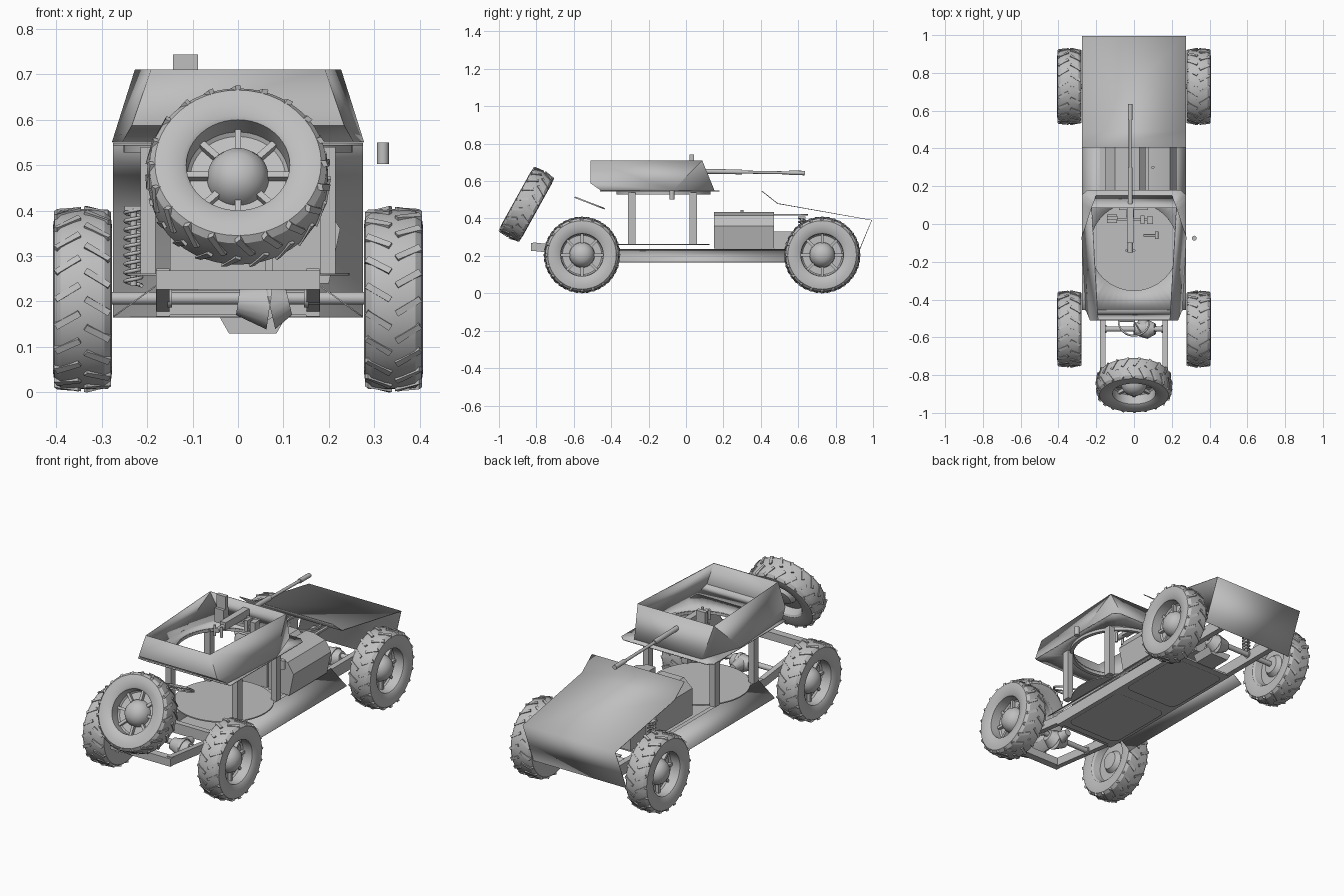
import bpy, bmesh, math
from mathutils import Vector, Matrix

if "Cube" in bpy.data.objects:
    bpy.data.objects.remove(bpy.data.objects["Cube"])

grey = bpy.data.materials.new("plain_grey")
grey.diffuse_color = (0.52, 0.52, 0.52, 1)
grey.use_nodes = True
grey.node_tree.nodes["Principled BSDF"].inputs["Base Color"].default_value = grey.diffuse_color


def add(name, mesh, matrix=None):
    ob = bpy.data.objects.new(name, mesh)
    bpy.context.collection.objects.link(ob)
    if not mesh.materials:
        mesh.materials.append(grey)
    if matrix:
        ob.matrix_world = matrix
    return ob


def from_bm(name, bm, matrix=None, recalc=True):
    if recalc:
        bmesh.ops.recalc_face_normals(bm, faces=bm.faces)
    me = bpy.data.meshes.new(name)
    bm.to_mesh(me)
    bm.free()
    return add(name, me, matrix)


def panel(name, verts, faces, thick=0.005):
    me = bpy.data.meshes.new(name)
    me.from_pydata(verts, [], faces)
    ob = add(name, me)
    m = ob.modifiers.new("thickness", 'SOLIDIFY')
    m.thickness, m.offset = thick, 0
    return ob


def box(name, x, y, z):
    """Box from (min, max) ranges."""
    bm = bmesh.new()
    bmesh.ops.create_cube(bm, size=1)
    for v in bm.verts:
        v.co = [r[0] if c < 0 else r[1] for c, r in zip(v.co, (x, y, z))]
    return from_bm(name, bm)


def prism(name, outline, y0, y1):
    """x/z outline extruded along y."""
    bm = bmesh.new()
    f = bm.faces.new([bm.verts.new((x, y0, z)) for x, z in outline])
    g = bmesh.ops.extrude_face_region(bm, geom=[f])
    bmesh.ops.translate(bm, vec=(0, y1 - y0, 0),
                        verts=[v for v in g['geom'] if isinstance(v, bmesh.types.BMVert)])
    return from_bm(name, bm)


def aim(pos, direction):
    return Matrix.Translation(pos) @ Vector(direction).to_track_quat('Z', 'Y').to_matrix().to_4x4()


def rod(name, a, b, r1, r2=None, seg=16):
    a, b = Vector(a), Vector(b)
    bm = bmesh.new()
    bmesh.ops.create_cone(bm, cap_ends=True, segments=seg, radius1=r1,
                          radius2=r1 if r2 is None else r2, depth=(b - a).length)
    return from_bm(name, bm, aim((a + b) / 2, b - a))


def beam(name, a, b, w, h):
    a, b = Vector(a), Vector(b)
    bm = bmesh.new()
    bmesh.ops.create_cube(bm, size=1)
    bmesh.ops.scale(bm, vec=(w, h, (b - a).length), verts=bm.verts)
    return from_bm(name, bm, aim((a + b) / 2, b - a))


def lathe(bm, profile, seg=48, closed=False):
    vs = [bm.verts.new((r, 0, z)) for r, z in profile]
    pairs = list(zip(vs, vs[1:])) + ([(vs[-1], vs[0])] if closed else [])
    es = [bm.edges.new(p) for p in pairs]
    bmesh.ops.spin(bm, geom=vs + es, cent=(0, 0, 0), axis=(0, 0, 1),
                   angle=math.tau, steps=seg, use_duplicate=False)
    bmesh.ops.remove_doubles(bm, verts=bm.verts, dist=1e-5)


def ring(name, profile, matrix, seg=48):
    bm = bmesh.new()
    lathe(bm, profile, seg, True)
    return from_bm(name, bm, matrix)


# wheel mesh: domed hub, recessed rim, tyre, spokes and slanted tread lugs
bm = bmesh.new()
lathe(bm, [(0, .056), (.03, .051), (.053, .034), (.066, .008), (.068, -.008), (.105, -.008),
           (.112, .0), (.114, .052), (.122, .058), (.16, .065), (.183, .062), (.195, .048),
           (.198, .02), (.198, -.02), (.195, -.048), (.183, -.062), (.16, -.065), (.122, -.058),
           (.114, -.05), (.105, -.014), (.06, -.016), (.045, -.04), (0, -.045)])


def block(size, mat):
    v = bmesh.ops.create_cube(bm, size=1, matrix=mat @ Matrix.Diagonal((*size, 1)))['verts']
    return v


for i in range(8):
    block((.05, .014, .02), Matrix.Rotation(i * math.tau / 8, 4, 'Z') @ Matrix.Translation((.09, 0, .0)))
for i in range(20):
    for s in (-1, 1):
        turn = Matrix.Rotation((i + .25 * s) * math.tau / 20, 4, 'Z')
        vs = block((.012, .014, .062), turn @ Matrix.Translation((.198, 0, s * .033))
                   @ Matrix.Rotation(s * .55, 4, 'X'))
        for v in vs:  # wrap the lug over the tyre shoulder
            k = max(0, abs(v.co.z) - .045) * .6
            d = Vector((v.co.x, v.co.y, 0)).normalized()
            v.co -= d * k
wheel = from_bm("wheel_front_right", bm, aim((.342, -.556, .205), (1, 0, 0)))
add("wheel_front_left", wheel.data, aim((-.342, -.556, .205), (-1, 0, 0)))
add("wheel_rear_right", wheel.data, aim((.342, .728, .205), (1, 0, 0)))
add("wheel_rear_left", wheel.data, aim((-.342, .728, .205), (-1, 0, 0)))
a = math.radians(29)
add("spare_wheel", wheel.data, aim((0, -.853, .475), (0, -math.cos(a), math.sin(a))))

# chassis: rails, cross members, floor and sloped side skirts
for s, side in ((1, "right"), (-1, "left")):
    box("rail_" + side, sorted((s * .15, s * .18)), (-.4, .9), (.167, .228))
    beam("front_rail_" + side, (s * .165, -.39, .2), (s * .165, -.82, .25), .028, .045)
    panel("side_skirt_" + side, [(s * .18, -.36, .235), (s * .275, -.36, .166),
                                 (s * .275, .53, .166), (s * .18, .53, .235)], [(0, 1, 2, 3)], .003)
box("front_cross_member", (-.18, .18), (-.83, -.79), (.226, .268))
box("mid_cross_member", (-.17, .17), (-.4, -.37), (.17, .225))
box("floor_plate", (-.18, .18), (-.38, .55), (.166, .176))
for y0, y1 in ((-.34, .06), (.12, .52)):
    bm = bmesh.new()
    pts = [(cx + .04 * math.cos(t), cy + .04 * math.sin(t))
           for cx, cy, q in ((.12, y1 - .04, 0), (-.12, y1 - .04, 1), (-.12, y0 + .04, 2), (.12, y0 + .04, 3))
           for t in [(q + k / 5) * math.pi / 2 for k in range(6)]]
    f = bm.faces.new([bm.verts.new((x, y, .162)) for x, y in pts])
    bmesh.ops.inset_region(bm, faces=[f], thickness=.008, depth=-.004)
    from_bm("belly_panel", bm, recalc=False)

# axles and differentials
for y, end in ((-.556, "front"), (.728, "rear")):
    rod("axle_" + end, (-.33 if end == "rear" else -.155, y, .207),
        (.33 if end == "rear" else .18, y, .207), .014)
    rod("differential_" + end, (0, y, .2), (.07, y, .19), .03, .052)
    rod("differential_cap_" + end, (.07, y, .19), (.112, y, .2), .052, .03)
    rod("pinion_" + end, (.05, y, .195), (.05, y + (.09 if end == "front" else -.09), .2), .04, .018)
    for x in (-.15, .15):
        rod("axle_flange_" + end, (x - .005, y, .207), (x + .005, y, .207), .02)
prism("rear_sump", [(-.04, .165), (.105, .165), (.085, .13), (-.02, .13)], .6, .72)

# crew basket: floor disc, posts and ring under the turret deck
C = (0, -.12, 0)
rod("basket_floor", (0, -.12, .257), (0, -.12, .263), .245, seg=48)
for x in (-.198, .198):
    for y in (-.29, .04):
        box("turret_post", (x - .017, x + .017), (y - .02, y + .02), (.26, .54))
ring("turret_ring", [(.233, .528), (.252, .528), (.252, .545), (.233, .545)], Matrix.Translation(C), 48)

# turret deck: rectangle with a round hole
bm = bmesh.new()
rows = []
N = 64
for i in range(N):
    t = math.tau * i / N
    dx, dy = math.cos(t), math.sin(t)
    k = min(.275 / max(abs(dx), 1e-6), (.30 if dy > 0 else .34) / max(abs(dy), 1e-6))
    rows.append((bm.verts.new((.232 * dx, .232 * dy - .12, .546)),
                 bm.verts.new((k * dx, k * dy - .12, .546))))
for i in range(N):
    p, q = rows[i], rows[(i + 1) % N]
    bm.faces.new((p[0], p[1], q[1], q[0]))
deck = from_bm("turret_deck", bm)
m = deck.modifiers.new("thickness", 'SOLIDIFY')
m.thickness, m.offset = .005, 0

# open-topped turret armour; right half points mirrored by the loop
half = [(.19, -.508, .71), (.232, -.508, .588), (.253, -.455, .55),
        (.275, -.07, .55), (.225, .085, .71), (.2, .15, .55)]
verts = [(s * x, y, z) for s in (1, -1) for x, y, z in half]
panel("turret_armour", verts,
      [(0, 6, 7, 1), (1, 7, 8, 2), (0, 1, 3, 4), (1, 2, 3), (3, 5, 4),
       (6, 10, 9, 7), (7, 9, 8), (9, 10, 11), (4, 5, 11, 10)], .005)

# rear hood: three folded plates
fold = [(.405, .547), (.49, .48), (.993, .391), (.9, .166)]
panel("rear_hood", [(x, y, z) for y, z in fold for x in (-.275, .275)],
      [(i, i + 1, i + 3, i + 2) for i in (0, 2, 4)], .004)

# engine bay
prism("engine_block", [(-.15, .24), (.06, .24), (.06, .4), (.03, .43), (-.1, .43), (-.15, .385)], .16, .47)
prism("side_tank", [(.075, .24), (.2, .24), (.225, .36), (.19, .415), (.12, .435), (.075, .435)], .15, .47)
ring("engine_ring", [(.082, .415), (.092, .415), (.092, .425), (.082, .425)],
     Matrix.Translation((0, .56, 0)), 32)
for x in (-.12, .12):
    beam("engine_arm", (x, .46, .42), (x, .62, .42), .014, .01)
box("gearbox", (-.09, .09), (.47, .6), (.2, .33))
rod("engine_pipe", (.1, .3, .42), (.1, .3, .445), .008)

# coil spring with end plates
cu = bpy.data.curves.new("coil_spring", 'CURVE')
cu.dimensions, cu.bevel_depth, cu.bevel_resolution = '3D', .0045, 1
sp = cu.splines.new('POLY')
n = 108
sp.points.add(n - 1)
for i in range(n):
    t = i / 12 * math.tau
    sp.points[i].co = (-.23 + .018 * math.cos(t), .62 + .018 * math.sin(t), .235 + .17 * i / n, 1)
add("coil_spring", cu)
box("spring_mount", (-.25, -.15), (.6, .64), (.4, .41))
rod("damper", (-.23, .62, .235), (-.23, .62, .4), .008)

# steering wheel and column
d = Vector((0, .36, .93))
ring("steering_wheel", [(.078, -.004), (.086, -.004), (.086, .004), (.078, .004)],
     aim((0, -.515, .483), d), 32)
for k in range(3):
    t = k * math.tau / 3
    p = aim((0, -.515, .483), d) @ Vector((.08 * math.cos(t), .08 * math.sin(t), 0))
    rod("steering_spoke", (0, -.515, .483), p, .004, seg=8)

# gun: barrel, muzzle, receiver, grips, cross bar, cradle and ammunition box
rod("gun_barrel", (-.02, .08, .652), (-.02, .6, .643), .008)
rod("barrel_jacket", (-.02, .08, .652), (-.02, .3, .649), .013)
rod("gun_muzzle", (-.02, .55, .644), (-.02, .635, .643), .012)
box("gun_receiver", (-.037, -.003), (-.1, .1), (.632, .672))
rod("gun_recoil_tube", (-.02, -.1, .645), (-.02, -.15, .645), .014)
box("gun_cross_bar", (-.08, .075), (.075, .087), (.622, .64))
for x in (-.04, 0):
    rod("gun_grip", (x, -.14, .61), (x, -.14, .665), .007)
box("ammunition_box", (-.143, -.09), (.005, .05), (.6, .675))
prism("sight_box", [(-.143, .675), (-.088, .675), (-.088, .743), (-.143, .743)], .02, .042)
box("gun_cradle", (-.1, .09), (.015, .03), (.612, .63))
box("gun_side_block", (.035, .055), (.0, .045), (.6, .66))
box("gun_sight_block", (.07, .1), (.0, .04), (.6, .66))
rod("aiming_handle", (.05, -.06, .62), (.125, -.06, .62), .006)
rod("aiming_knob", (.12, -.08, .62), (.12, -.04, .62), .009)
beam("gun_mount", (-.02, .04, .62), (-.02, .13, .555), .04, .02)

# small side lamp
rod("side_lamp", (.319, -.075, .502), (.319, -.075, .55), .013)

# smooth round parts, keep hard edges
bpy.ops.object.select_all(action='DESELECT')
for ob in bpy.data.objects:
    if ob.type == 'MESH':
        ob.select_set(True)
        bpy.context.view_layer.objects.active = ob
bpy.ops.object.shade_smooth_by_angle(angle=math.radians(30))
